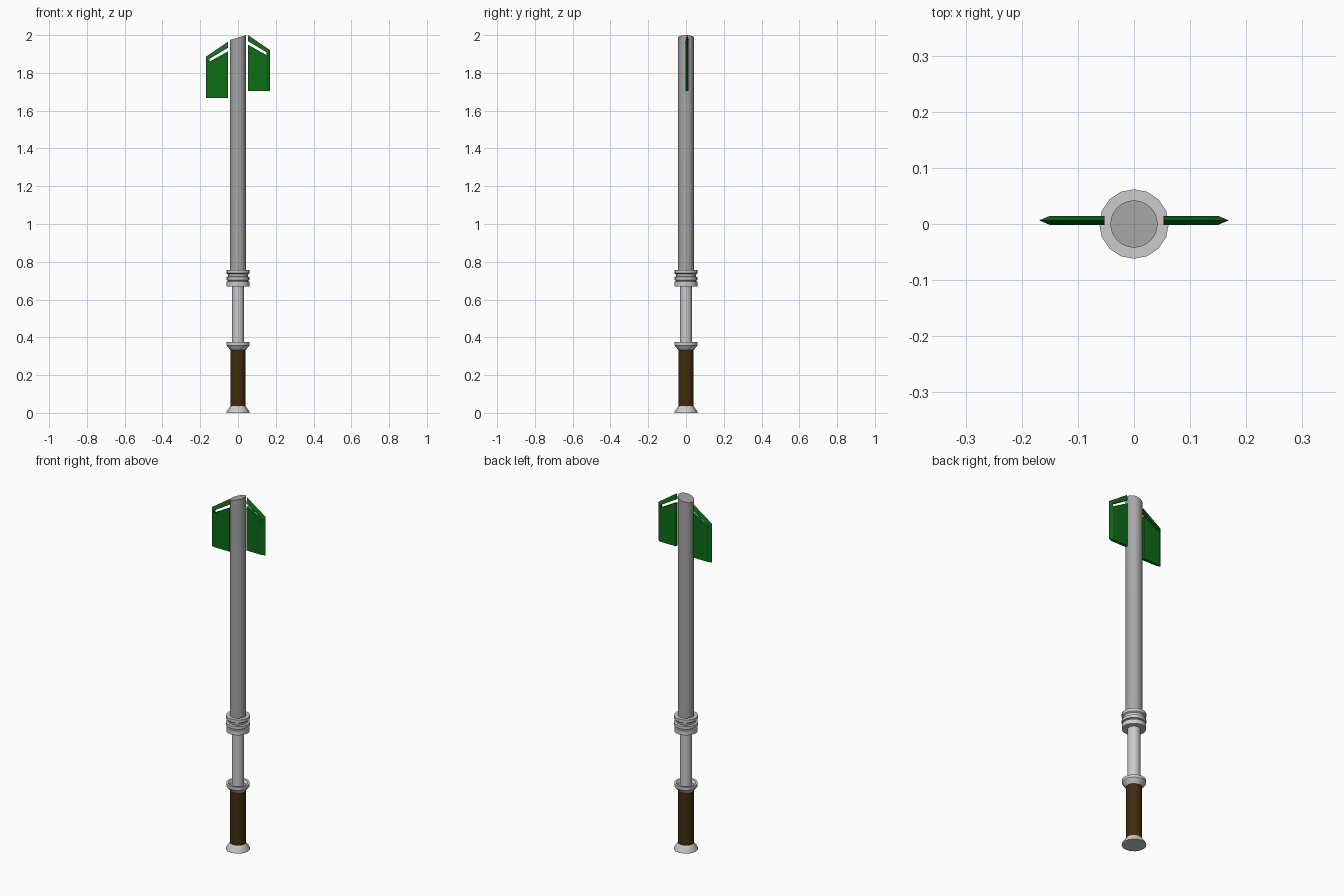
import bpy
import bmesh
import math

cube = bpy.data.objects.get("Cube")
if cube:
    bpy.data.objects.remove(cube, do_unlink=True)


def material(name, rgb):
    mat = bpy.data.materials.new(name)
    mat.use_nodes = True
    colour = (*rgb, 1)
    mat.diffuse_color = colour
    mat.node_tree.nodes["Principled BSDF"].inputs["Base Color"].default_value = colour
    return mat


STEEL = material("steel grey", (0.38, 0.38, 0.38))
PALE = material("pale metal", (0.6, 0.6, 0.6))
BROWN = material("grip brown", (0.05, 0.025, 0.004))
GREEN = material("fin green", (0.004, 0.15, 0.008))


def add_object(name, bm, mat, smooth=True):
    bmesh.ops.recalc_face_normals(bm, faces=bm.faces)
    mesh = bpy.data.meshes.new(name)
    bm.to_mesh(mesh)
    bm.free()
    mesh.materials.append(mat)
    obj = bpy.data.objects.new(name, mesh)
    bpy.context.collection.objects.link(obj)
    if smooth:
        bpy.ops.object.select_all(action="DESELECT")
        obj.select_set(True)
        bpy.context.view_layer.objects.active = obj
        bpy.ops.object.shade_smooth_by_angle(angle=math.radians(30))
    return obj


def turned(name, profile, mat, sides=16, slant=0):
    """Stack of rings from (radius, height) pairs, capped; slant tilts the top ring."""
    bm = bmesh.new()
    rings = []
    for i, (r, z) in enumerate(profile):
        tilt = slant if i == len(profile) - 1 else 0
        ring = []
        for k in range(sides):
            a = math.tau * k / sides
            x = r * math.cos(a)
            ring.append(bm.verts.new((x, r * math.sin(a), z + tilt * x)))
        rings.append(ring)
    for low, high in zip(rings, rings[1:]):
        for k in range(sides):
            n = (k + 1) % sides
            bm.faces.new((low[k], low[n], high[n], high[k]))
    bm.faces.new(rings[0][::-1])
    bm.faces.new(rings[-1])
    return add_object(name, bm, mat)


# Handle
turned("pommel", [(0.062, 0), (0.06, 0.008), (0.041, 0.036)], PALE)
turned("grip", [(0.041, 0.033), (0.041, 0.335)], BROWN, 24)
turned("guard", [(0.041, 0.332), (0.061, 0.358), (0.061, 0.374), (0.05, 0.374),
                 (0.04, 0.362)], PALE)
turned("shaft", [(0.032, 0.36), (0.032, 0.68)], PALE, 24)

# Collar with two bands and a flared rim
turned("collar_band", [(0.061, 0.669), (0.061, 0.695), (0.054, 0.697), (0.054, 0.701),
                       (0.062, 0.703), (0.062, 0.719), (0.052, 0.722)], PALE)
turned("collar_rim", [(0.052, 0.721), (0.055, 0.735), (0.062, 0.74), (0.062, 0.757)], PALE)

# Long tube with a slanted end
turned("tube", [(0.042, 0.75), (0.042, 1.987)], STEEL, 32, slant=0.3)

# Fins: flat panel, sharp outer edge and a sharp top strip over a slot
HALF, MID_Y = 0.008, 0.0065
INNER, FLAT, TIP = 0.053, 0.15, 0.169


def wedge(name, side, base, flat, ridge):
    bm = bmesh.new()
    points = [(x, s * HALF, z) for x, z in flat for s in (-1, 1)]
    points += [(x, 0, z) for x, z in ridge]
    for x, y, z in points:
        bm.verts.new((side * x, MID_Y + y, base + z))
    bmesh.ops.convex_hull(bm, input=bm.verts)
    bmesh.ops.dissolve_limit(bm, angle_limit=0.01, verts=bm.verts, edges=bm.edges)
    add_object(name, bm, GREEN, smooth=False)


for label, side, base in (("left", 1, 1.703), ("right", -1, 1.668)):
    wedge(label + "_fin_panel", side, base,
          [(INNER, 0), (FLAT, 0), (FLAT, 0.192), (INNER, 0.246)], [])
    wedge(label + "_fin_edge", side, base,
          [(FLAT, 0), (FLAT, 0.207)], [(TIP, 0), (TIP, 0.218)])
    wedge(label + "_fin_top", side, base,
          [(INNER, 0.265), (FLAT, 0.207)], [(INNER, 0.297), (TIP, 0.218)])
